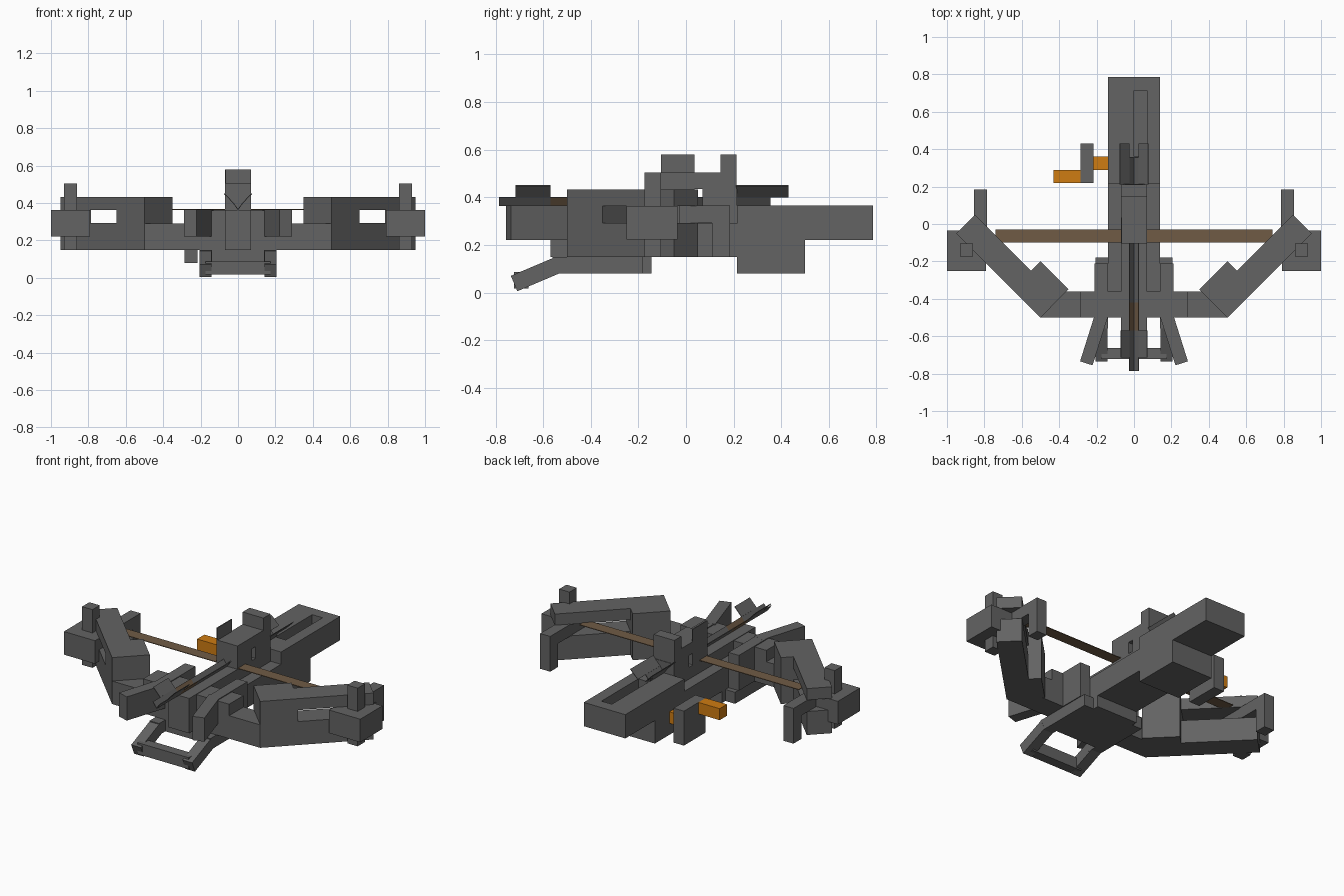
import bpy, bmesh, math
from mathutils import Matrix, Vector

if "Cube" in bpy.data.objects:
    bpy.data.objects.remove(bpy.data.objects["Cube"])


def material(name, rgb):
    m = bpy.data.materials.new(name)
    m.diffuse_color = (*rgb, 1)
    m.use_nodes = True
    m.node_tree.nodes["Principled BSDF"].inputs["Base Color"].default_value = m.diffuse_color
    return m


GREY = material("iron grey", (0.125, 0.125, 0.125))
BROWN = material("cord brown", (0.16, 0.105, 0.06))
ORANGE = material("handle orange", (0.62, 0.20, 0.006))


def finish(name, bm, mat):
    bmesh.ops.recalc_face_normals(bm, faces=bm.faces)
    me = bpy.data.meshes.new(name)
    bm.to_mesh(me)
    bm.free()
    me.materials.append(mat)
    ob = bpy.data.objects.new(name, me)
    bpy.context.collection.objects.link(ob)
    return ob


def prism(name, outline, z0, z1, mat=GREY, mirror=False):
    """Extrude a plan outline upward, optionally with a copy on the other side."""
    bm = bmesh.new()
    for s in ((1, -1) if mirror else (1,)):
        face = bm.faces.new([bm.verts.new((s * x, y, z0)) for x, y in outline])
        top = bmesh.ops.extrude_face_region(bm, geom=[face])["geom"]
        bmesh.ops.translate(bm, vec=(0, 0, z1 - z0),
                            verts=[v for v in top if isinstance(v, bmesh.types.BMVert)])
    return finish(name, bm, mat)


def box(name, x0, x1, y0, y1, z0, z1, mat=GREY, mirror=False):
    return prism(name, [(x0, y0), (x1, y0), (x1, y1), (x0, y1)], z0, z1, mat, mirror)


def beam(name, a, b, width, height, mat=GREY, mirror=False, roll=0):
    """Straight bar between two points; width is level, height is across it."""
    a, b = Vector(a), Vector(b)
    d = (b - a).normalized()
    side = d.cross(Vector((0, 0, 1))).normalized()
    up = side.cross(d)
    rot = Matrix((side, d, up)).transposed().to_4x4()
    m = (Matrix.Translation((a + b) / 2) @ rot @ Matrix.Rotation(roll, 4, 'Y')
         @ Matrix.Diagonal((width, (b - a).length, height, 1)))
    bm = bmesh.new()
    bmesh.ops.create_cube(bm, size=1, matrix=m)
    if mirror:
        bmesh.ops.create_cube(bm, size=1, matrix=Matrix.Scale(-1, 4, (1, 0, 0)) @ m)
    return finish(name, bm, mat)


# Stock with a slot in its top
stock = box("stock", -0.14, 0.14, 0.215, 0.785, 0.22, 0.365)
slot = box("slot_cutter", 0, 0.07, 0.36, 0.715, 0.295, 0.5)
slot.hide_render = True
slot.hide_set(True)
cut = stock.modifiers.new("slot", 'BOOLEAN')
cut.object = slot
cut.operation = 'DIFFERENCE'
cut.solver = 'EXACT'
box("stock_grip", -0.14, 0.14, 0.215, 0.5, 0.08, 0.22)

# Rail and front body
box("rail", -0.07, 0.07, -0.57, 0.215, 0.15, 0.363)
box("rail_side", 0.07, 0.14, -0.36, 0.215, 0.15, 0.29, mirror=True)
box("body_side", 0.14, 0.21, -0.5, -0.21, 0.15, 0.365, mirror=True)
box("front_crossbar", -0.29, 0.29, -0.5, -0.36, 0.15, 0.36)
box("under_plate", -0.14, 0.14, -0.5, -0.145, 0.08, 0.15)
beam("front_prong", (0.165, -0.46, 0.293), (0.255, -0.745, 0.293), 0.07, 0.145, mirror=True)

# Tilted foot stirrup
box("stirrup_mount", 0.14, 0.205, -0.56, -0.18, 0.08, 0.15, mirror=True)
beam("stirrup_arm", (0.173, -0.54, 0.115), (0.173, -0.722, 0.038), 0.065, 0.07, mirror=True)
beam("stirrup_bar", (0.173, -0.692, 0.052), (-0.173, -0.692, 0.052), 0.06, 0.07)

# Bow limbs: level arm, joint block, then a split pair of diagonal bars
box("limb_arm", 0.2, 0.5, -0.5, -0.36, 0.15, 0.29, mirror=True)
prism("limb_joint", [(0.5, -0.5), (0.65, -0.35), (0.5, -0.2), (0.35, -0.35)],
      0.15, 0.433, mirror=True)
bar = [(0.6, -0.4), (0.95, -0.05), (0.85, 0.05), (0.5, -0.3)]
prism("limb_lower", bar, 0.15, 0.293, mirror=True)
prism("limb_upper", bar, 0.363, 0.433, mirror=True)
box("limb_tip", 0.79, 1.0, -0.25, -0.035, 0.222, 0.363, mirror=True)
box("tip_peg", 0.86, 0.93, -0.175, -0.105, 0.15, 0.505, mirror=True)
box("tip_hook_top", 0.787, 0.855, -0.03, 0.185, 0.293, 0.365, mirror=True)
box("tip_hook_leg", 0.787, 0.855, 0.11, 0.185, 0.15, 0.293, mirror=True)

# Bow string
box("string", -0.74, 0.74, -0.1, -0.03, 0.364, 0.368, BROWN)

# Sight bridge above the rail
box("sight_front", -0.07, 0.07, -0.105, 0.035, 0.36, 0.505)
box("sight_bridge", -0.07, 0.07, 0.035, 0.15, 0.435, 0.505)
box("sight_base", -0.07, 0.07, 0.07, 0.215, 0.36, 0.435)
box("sight_rear", -0.07, 0.07, 0.145, 0.212, 0.435, 0.58)
box("sight_flap", -0.07, -0.064, -0.105, 0.035, 0.505, 0.58)


# Bolt made of thin plates in a V
def vee(name, x0, x1, y0, y1, z0, z1, mat):
    cx, cz = (x0 + x1) / 2, (z0 + z1) / 2
    beam(name, (cx, y0, cz), (cx, y1, cz), math.hypot(x1 - x0, z1 - z0), 0.004, mat,
         mirror=True, roll=-math.atan2(z1 - z0, x1 - x0))


vee("bolt_tip", 0, 0.025, -0.785, -0.57, 0.365, 0.4, GREY)
vee("bolt_shaft_front", 0, 0.025, -0.57, -0.42, 0.365, 0.4, BROWN)
vee("bolt_shaft", 0, 0.025, -0.42, 0.355, 0.365, 0.4, GREY)
vee("bolt_head", 0.025, 0.072, -0.715, -0.57, 0.4, 0.45, GREY)
vee("bolt_vane", 0.025, 0.075, 0.21, 0.43, 0.4, 0.45, GREY)

# Winding crank on the left
box("crank_axle", -0.22, -0.14, 0.29, 0.36, 0.15, 0.22, ORANGE)
box("crank_arm", -0.287, -0.217, 0.22, 0.43, 0.08, 0.29)
box("crank_handle", -0.43, -0.287, 0.22, 0.29, 0.22, 0.29, ORANGE)
